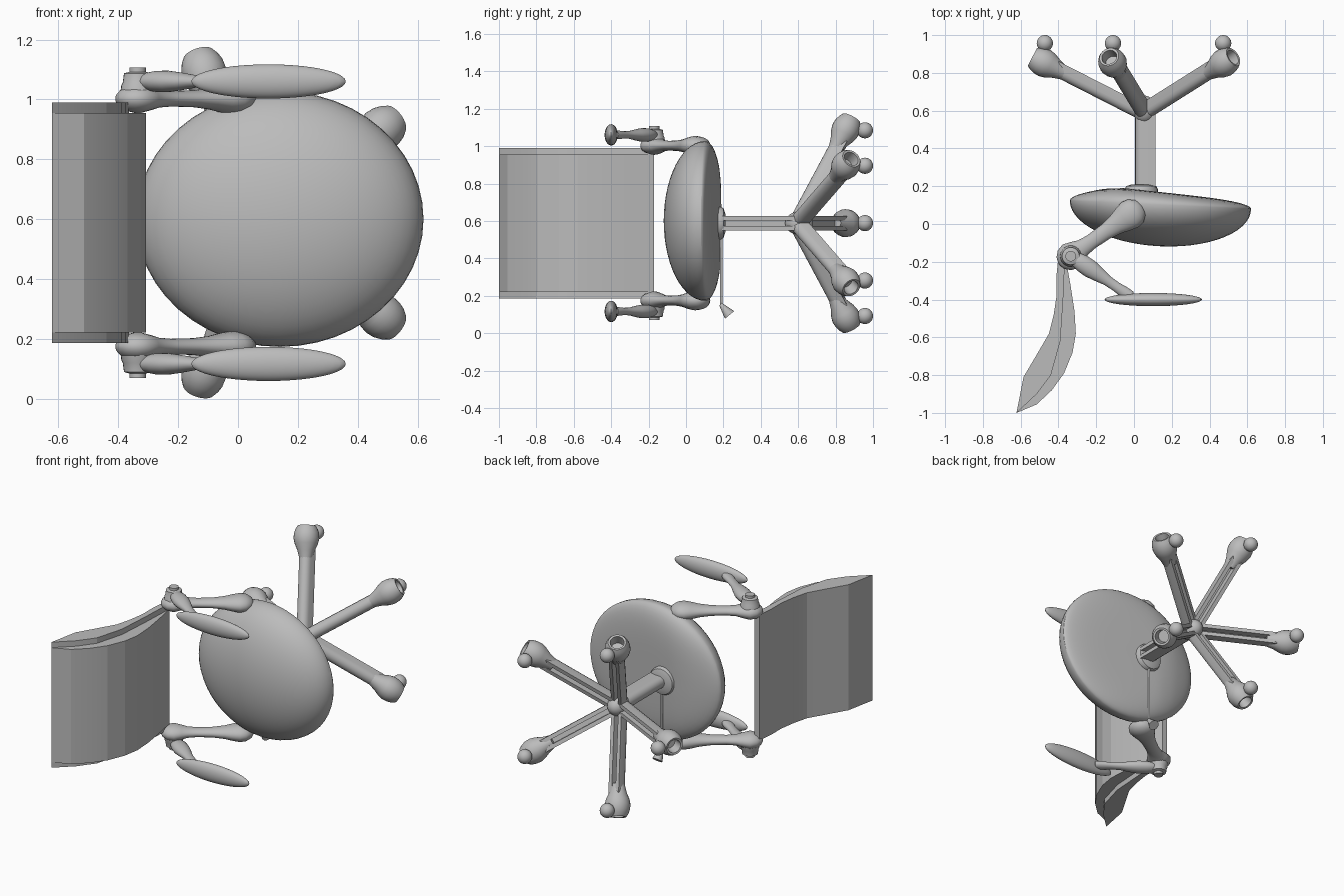
import bpy, bmesh
from math import sin, cos, pi, radians, sqrt
from mathutils import Vector

cube = bpy.data.objects.get("Cube")
if cube:
    bpy.data.objects.remove(cube)

grey = bpy.data.materials.new("plain grey")
grey.use_nodes = True
COLOUR = (0.5, 0.5, 0.5, 1)
grey.diffuse_color = COLOUR
grey.node_tree.nodes["Principled BSDF"].inputs["Base Color"].default_value = COLOUR

MID = 0.588  # height of the mirror plane
STAR = Vector((0.05, 0.6, MID))


def finish(name, bm, angle=40):
    bmesh.ops.recalc_face_normals(bm, faces=bm.faces)
    mesh = bpy.data.meshes.new(name)
    bm.to_mesh(mesh)
    bm.free()
    mesh.materials.append(grey)
    ob = bpy.data.objects.new(name, mesh)
    bpy.context.collection.objects.link(ob)
    bpy.ops.object.select_all(action='DESELECT')
    ob.select_set(True)
    bpy.context.view_layer.objects.active = ob
    bpy.ops.object.shade_smooth_by_angle(angle=radians(angle))
    return ob


def turned(name, origin, axis, profile, squash=1.0, sides=24):
    """Lathe (distance, radius) pairs about an axis; squash flattens it vertically."""
    rot = Vector(axis).to_track_quat('Z', 'Y')
    bm = bmesh.new()
    rings = []
    for t, r in profile:
        rings.append([bm.verts.new(Vector(origin) + rot @ Vector(
            (r * cos(2 * pi * i / sides), squash * r * sin(2 * pi * i / sides), t)))
            for i in range(sides)])
    for a, b in zip(rings, rings[1:]):
        for i in range(sides):
            j = (i + 1) % sides
            bm.faces.new((a[i], a[j], b[j], b[i]))
    bm.faces.new(rings[0])
    bm.faces.new(rings[-1])
    return finish(name, bm)


def ellipsoid(name, centre, radii):
    bm = bmesh.new()
    bmesh.ops.create_uvsphere(bm, u_segments=32, v_segments=20, radius=1)
    bmesh.ops.scale(bm, vec=radii, verts=bm.verts)
    bmesh.ops.translate(bm, vec=centre, verts=bm.verts)
    return finish(name, bm)


def prism(name, ring, offset, angle=12):
    bm = bmesh.new()
    face = bm.faces.new([bm.verts.new(p) for p in ring])
    new = bmesh.ops.extrude_face_region(bm, geom=[face])["geom"]
    bmesh.ops.translate(bm, vec=offset, verts=[v for v in new if isinstance(v, bmesh.types.BMVert)])
    return finish(name, bm, angle)


def gutter(name, start, end, opening, depth, width=0.038, slot=0.014):
    """Round-bottomed beam with a groove along its open side."""
    along = (end - start).normalized()
    up = (opening - along * opening.dot(along)).normalized()
    side = along.cross(up)
    section = [(width * cos(pi * k / 8), -width * sin(pi * k / 8)) for k in range(9)]
    section += [(-width, depth), (-slot, depth), (-slot, 0), (slot, 0), (slot, depth), (width, depth)]
    prism(name, [start + side * s + up * u for s, u in section], end - start, 35)


# Seat: domed cushion with a gently bent, round-edged underside
def seat():
    bm = bmesh.new()
    sides, steps = 48, 14

    def point(k, i, under):
        r = sin(pi / 2 * k / steps)
        a = 2 * pi * i / sides
        x, z = 0.14 + 0.48 * r * cos(a), 0.6 + 0.427 * r * sin(a)
        rim = 0.102 - 0.045 * (x - 0.14)
        if not under:
            return x, rim - 0.22 * sqrt(max(0, 1 - r * r)), z
        back = 0.19 - 0.11 * max(0, x + 0.05) - 0.1 * max(0, -0.15 - x)
        return x, rim + (back - rim) * (1 - r ** 5) ** 0.5, z

    rim_ring = [bm.verts.new(point(steps, i, False)) for i in range(sides)]
    for under in (False, True):
        rings = [[bm.verts.new(point(k, i, under)) for i in range(sides)] for k in range(1, steps)]
        rings.append(rim_ring)
        tip = bm.verts.new(point(0, 0, under))
        for i in range(sides):
            j = (i + 1) % sides
            bm.faces.new((tip, rings[0][i], rings[0][j]))
            for a, b in zip(rings, rings[1:]):
                bm.faces.new((a[i], a[j], b[j], b[i]))
    finish("seat", bm, 30)


seat()

# Backrest: curved shell and slightly shorter cushion in front of it
seam = [(-0.365, -0.17), (-0.375, -0.4), (-0.39, -0.62), (-0.44, -0.8), (-0.515, -0.9), (-0.622, -1)]
shell_back = [(-0.585, -0.81), (-0.52, -0.7), (-0.45, -0.58), (-0.425, -0.48),
              (-0.41, -0.38), (-0.41, -0.27), (-0.4, -0.17)]
pad_front = [(-0.515, -0.955), (-0.435, -0.88), (-0.37, -0.79), (-0.325, -0.68), (-0.308, -0.58),
             (-0.315, -0.46), (-0.335, -0.33), (-0.355, -0.22)]
for name, outline, half in (("backrest_shell", shell_back, 0.402), ("backrest_cushion", pad_front, 0.367)):
    prism(name, [(x, y, MID - half) for x, y in seam + outline], (0, 0, 2 * half))

# Arms, mirrored about the middle height
for label, s in (("left", 1), ("right", -1)):
    level, top = MID + s * 0.414, MID + s * 0.472
    shoulder, elbow = Vector((-0.02, 0.05, level)), Vector((-0.335, -0.17, level))
    span = (elbow - shoulder).length
    turned(label + "_arm_link", shoulder, elbow - shoulder,
           [(-0.08, 0.01), (-0.065, 0.048), (-0.035, 0.073), (0, 0.08), (0.04, 0.071), (0.09, 0.055),
            (0.16, 0.043), (0.25, 0.04), (span - 0.08, 0.046), (span - 0.045, 0.06), (span, 0.075),
            (span + 0.04, 0.063), (span + 0.065, 0.038), (span + 0.075, 0.01)], 0.65)
    turned(label + "_arm_pin", elbow, (0, 0, s),
           [(0, 0.06), (0.045, 0.055), (0.055, 0.05), (0.085, 0.046), (0.09, 0.028), (0.105, 0.028)])
    forearm = Vector((-0.315, -0.18, top))
    turned(label + "_forearm", forearm, Vector((-0.01, -0.39, top)) - forearm,
           [(-0.02, 0.02), (0, 0.036), (0.05, 0.047), (0.1, 0.048), (0.15, 0.04), (0.21, 0.028),
            (0.27, 0.026), (0.32, 0.031), (0.36, 0.03), (0.37, 0.01)], 0.75)
    ellipsoid(label + "_armrest", (0.102, -0.4, top), (0.258, 0.035, 0.057))

# Centre column, flange and hub
gutter("column", Vector((0.044, 0.17, MID)), STAR + Vector((-0.006, 0, 0)), Vector((1, 0, 0)), 0.07)
turned("column_flange", (0.038, 0.15, MID), (0, 1, 0), [(0, 0.09), (0.035, 0.088), (0.05, 0.08), (0.06, 0.05)])
ellipsoid("hub", STAR + Vector((0.005, 0.005, 0)), (0.06, 0.075, 0.062))

# Height lever: thin rod with a flared paddle
turned("lever_rod", (0.04, 0.188, 0.57), (0, 0, -1), [(0, 0.007), (0.42, 0.007)], sides=10)
turned("lever_paddle", (0.04, 0.185, 0.155), (0, 0.05, -0.06), [(0, 0.01), (0.075, 0.032)], sides=12)

# Five legs with hollow end cups and caster balls
for n in range(5):
    a = radians(36 + 72 * n)
    out = Vector((cos(a), 0, sin(a)))
    start = STAR + out * 0.03
    end = STAR + out * 0.53 + Vector((0, 0.255, 0))
    along = (end - start).normalized()
    gutter(f"leg_{n + 1}", start, end - along * 0.07, Vector((0, 1, 0)), 0.042)
    turned(f"leg_cup_{n + 1}", end, along,
           [(-0.13, 0.036), (-0.08, 0.05), (-0.04, 0.068), (-0.01, 0.075), (0.02, 0.073),
            (0.045, 0.065), (0.065, 0.053), (0.063, 0.041), (0, 0.037)])
    ellipsoid(f"caster_{n + 1}", STAR + out * 0.522 + Vector((0, 0.357, 0)), (0.043, 0.043, 0.043))
